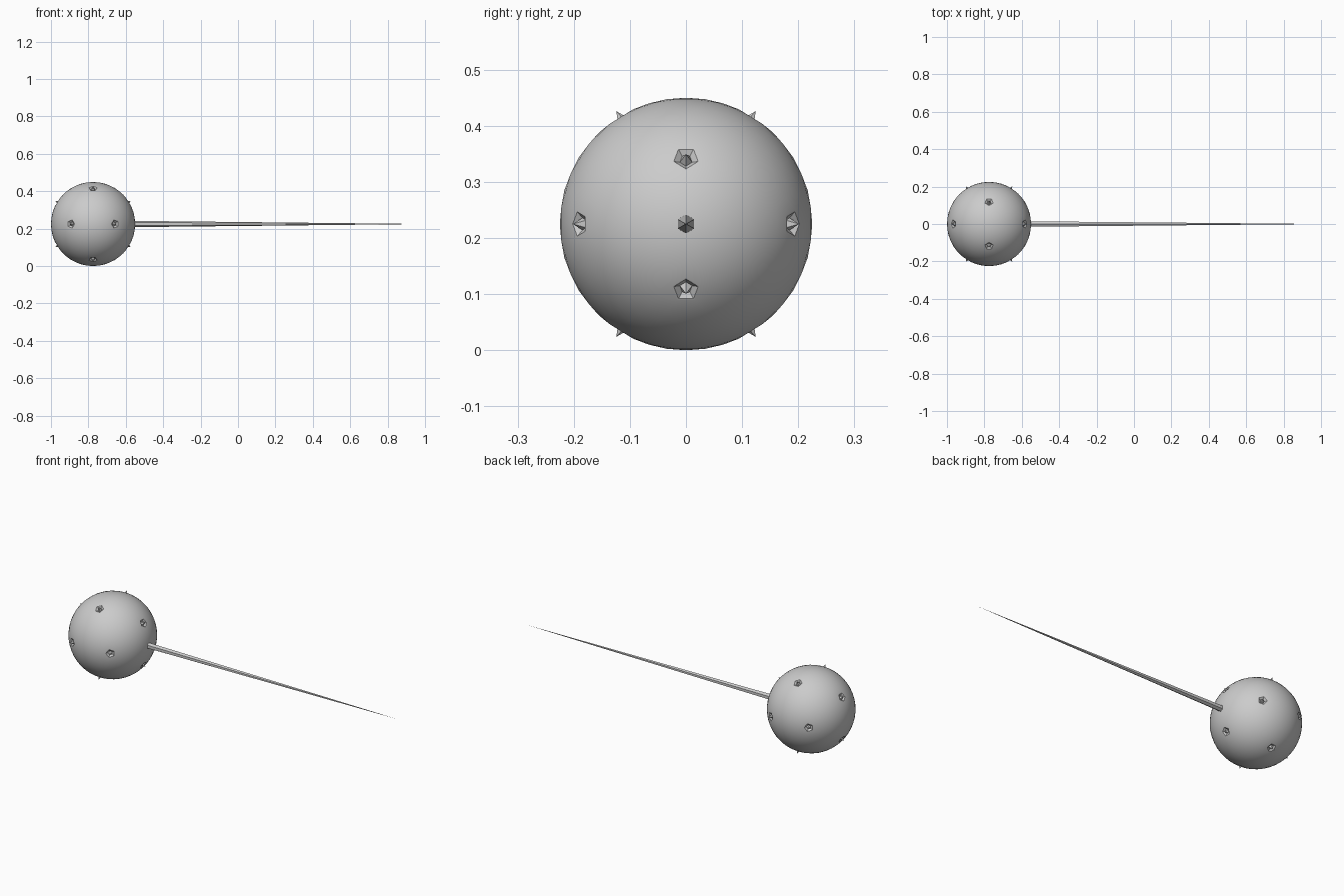
import bpy, bmesh, math
from mathutils import Matrix, Vector

cube = bpy.data.objects.get("Cube")
if cube:
    bpy.data.objects.remove(cube, do_unlink=True)

R = 0.225
CENTRE = Vector((-0.775, 0, R))

grey = bpy.data.materials.new("plain grey")
grey.use_nodes = True
grey.diffuse_color = (0.6, 0.6, 0.6, 1)
grey.node_tree.nodes["Principled BSDF"].inputs["Base Color"].default_value = (0.6, 0.6, 0.6, 1)


def make_object(name, bm):
    mesh = bpy.data.meshes.new(name)
    bm.to_mesh(mesh)
    bm.free()
    mesh.materials.append(grey)
    obj = bpy.data.objects.new(name, mesh)
    bpy.context.collection.objects.link(obj)
    return obj


# Ball: an icosphere turned so its twelve five-way corners mirror on all axes
bm = bmesh.new()
bmesh.ops.create_icosphere(bm, subdivisions=4, radius=R,
                           matrix=Matrix.Rotation(math.radians(58.283), 4, 'Y'))
corners = [v for v in bm.verts if len(v.link_edges) == 5]
bmesh.ops.dissolve_verts(bm, verts=corners)

# Each corner becomes a five-sided pit with a small spike rising from it
pits = [f for f in bm.faces if len(f.verts) == 5]
bmesh.ops.inset_individual(bm, faces=pits, thickness=0.004, depth=0)
bmesh.ops.inset_individual(bm, faces=pits, thickness=0.0113, depth=-0.0085)
bmesh.ops.poke(bm, faces=pits, offset=0.0217)
bmesh.ops.translate(bm, verts=bm.verts, vec=CENTRE)
ball = make_object("ball", bm)
bpy.ops.object.select_all(action='DESELECT')
ball.select_set(True)
bpy.context.view_layer.objects.active = ball
bpy.ops.object.shade_smooth_by_angle(angle=math.radians(25))

# Needle: a long six-sided cone with a corner on top, tip towards +x
START, TIP = -0.565, 1.0
bm = bmesh.new()
bmesh.ops.create_cone(bm, cap_ends=True, segments=6, radius1=0.0168, radius2=0,
                      depth=TIP - START)
bmesh.ops.remove_doubles(bm, verts=bm.verts, dist=1e-5)
top = max(bm.verts, key=lambda v: (round(v.co.z, 4) < 0, v.co.x))
spin = -math.atan2(top.co.y, top.co.x)
bmesh.ops.transform(bm, verts=bm.verts,
                    matrix=Matrix.Translation(((START + TIP) / 2, 0, R))
                    @ Matrix.Rotation(math.pi / 2, 4, 'Y')
                    @ Matrix.Rotation(spin, 4, 'Z'))
make_object("needle", bm)
